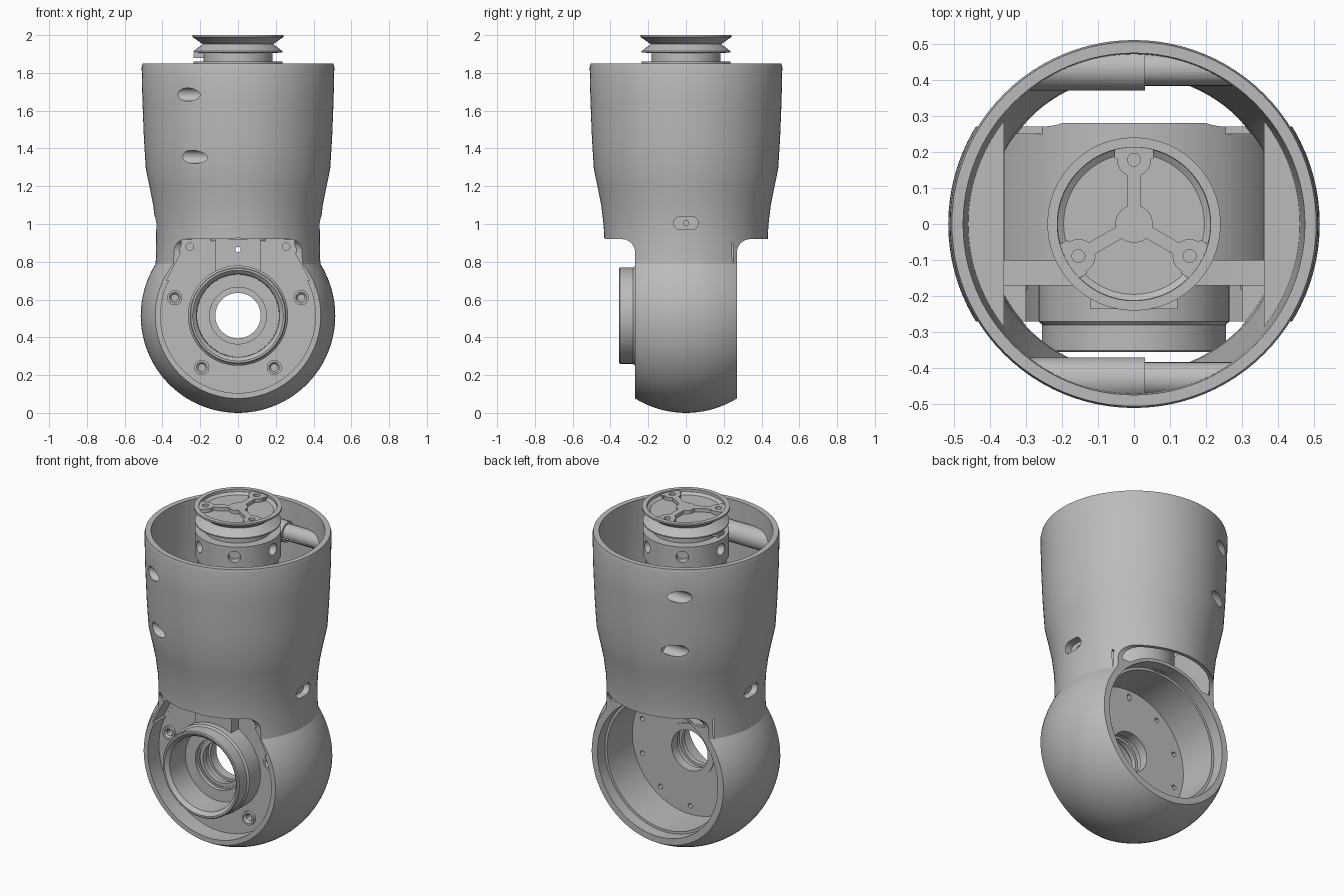
import bpy, bmesh
from math import sin, cos, pi, radians
from mathutils import Matrix, Vector

if "Cube" in bpy.data.objects:
    bpy.data.objects.remove(bpy.data.objects["Cube"])

grey = bpy.data.materials.new("machined grey")
grey.use_nodes = True
grey.diffuse_color = (0.5, 0.5, 0.5, 1)
grey.node_tree.nodes["Principled BSDF"].inputs["Base Color"].default_value = (0.5, 0.5, 0.5, 1)

HUB = 0.515      # height of the joint axis and radius of the ball
FRONT = -0.165   # front face of the plate inside the ball
BACK = -0.04     # back face of that plate
TURN = {"X": Matrix.Rotation(pi / 2, 4, "Y"), "Y": Matrix.Rotation(-pi / 2, 4, "X"), "Z": Matrix()}


def finish(bm, name):
    bmesh.ops.remove_doubles(bm, verts=bm.verts, dist=1e-5)
    bmesh.ops.recalc_face_normals(bm, faces=bm.faces)
    mesh = bpy.data.meshes.new(name)
    bm.to_mesh(mesh)
    bm.free()
    mesh.materials.append(grey)
    obj = bpy.data.objects.new(name, mesh)
    bpy.context.collection.objects.link(obj)
    return obj


def lathe(name, profile, axis="Z", at=(0, 0, 0), closed=False, steps=96):
    """Turn (radius, distance along axis) points round an axis."""
    bm = bmesh.new()
    vs = [bm.verts.new((r, 0, d)) for r, d in profile]
    es = [bm.edges.new(p) for p in zip(vs, vs[1:])]
    if closed:
        es.append(bm.edges.new((vs[-1], vs[0])))
    bmesh.ops.spin(bm, geom=vs + es, cent=(0, 0, 0), axis=(0, 0, 1), angle=2 * pi, steps=steps)
    bmesh.ops.transform(bm, matrix=Matrix.Translation(at) @ TURN[axis], verts=bm.verts)
    return finish(bm, name)


def rod(axis, r, a, b, at=(0, 0, 0), steps=32):
    return lathe("cutter", [(0, a), (r, a), (r, b), (0, b)], axis, at, steps=steps)


def prism(points, place, a, b, name="cutter"):
    """Extrude a 2D outline from a to b; place maps (u, v, depth) to a position."""
    bm = bmesh.new()
    face = bm.faces.new([bm.verts.new(place(u, v, a)) for u, v in points])
    new = bmesh.ops.extrude_face_region(bm, geom=[face])["geom"]
    shift = Vector(place(0, 0, b)) - Vector(place(0, 0, a))
    bmesh.ops.translate(bm, vec=shift, verts=[g for g in new if isinstance(g, bmesh.types.BMVert)])
    return finish(bm, name)


def box(x0, x1, y0, y1, z0, z1, name="cutter"):
    outline = [(x0, y0), (x1, y0), (x1, y1), (x0, y1)]
    return prism(outline, lambda u, v, w: (u, v, w), z0, z1, name)


def cut(obj, *cutters):
    for c in cutters:
        mod = obj.modifiers.new("cut", "BOOLEAN")
        mod.operation, mod.solver, mod.object = "DIFFERENCE", "EXACT", c
        graph = bpy.context.evaluated_depsgraph_get()
        mesh = bpy.data.meshes.new_from_object(obj.evaluated_get(graph))
        obj.modifiers.clear()
        obj.data = mesh
        bpy.data.objects.remove(c)


def xz(u, v, w):
    return (u, w, v)


def yz(u, v, w):
    return (w, u, v)


# Outer housing: ball joint flowing through a neck into a wide sleeve
ball = [(HUB * cos(a), HUB + HUB * sin(a)) for a in (radians(-90 + 122 * i / 30) for i in range(31))]
ball[0] = (0, 0)
sleeve = [(0.434, 0.83), (0.433, 0.93), (0.437, 1.0), (0.449, 1.1), (0.469, 1.2), (0.488, 1.29),
          (0.498, 1.45), (0.506, 1.65), (0.51, 1.83), (0.505, 1.85), (0, 1.85)]
housing = lathe("housing", ball + sleeve)

# Flat front and back of the ball, with a fillet under the sleeve
for s in (-1, 1):
    arc = [(s * (0.34 - 0.07 * cos(t)), 0.85 + 0.07 * sin(t)) for t in (pi / 2 * i / 8 for i in range(9))]
    cut(housing, prism([(s * 0.27, -0.1)] + arc + [(s * 0.8, 0.92), (s * 0.8, -0.1)], yz, -0.8, 0.8))

# Sleeve chamber, leaving side ledges, the arch over the joint, the plate top and screw bosses
chamber = lathe("chamber", [(0, 0.85), (0.41, 0.85), (0.415, 1.0), (0.46, 1.27), (0.475, 1.9), (0, 1.9)])
cut(chamber, box(0.36, 0.7, -0.7, 0.7, 0.8, 1.268), box(-0.7, -0.36, -0.7, 0.7, 0.8, 1.268),
    rod("Y", 0.42, FRONT - 0.005, 0.28, (0, 0, HUB), 96), box(-0.4, 0.4, FRONT - 0.006, -0.1, 0.8, 0.925))
SCREWS = [(y, z) for y in (-0.43, 0.43) for z in (1.355, 1.685)]
for y, z in SCREWS:
    cut(chamber, rod("X", 0.06, -0.34, 0.03, (0, y, z)), rod("X", 0.047, 0, 0.34, (0, y, z)))
cut(housing, chamber)
for y, z in SCREWS:
    cut(housing, rod("X", 0.035, -0.7, -0.14, (0, y, z)))

# Deeper pockets beside the arch
pocket = box(-0.359, 0.359, -0.1, 0.25, 0.7, 0.9)
cut(pocket, rod("Y", 0.42, -0.3, 0.3, (0, 0, HUB), 96))
cut(housing, pocket)

# Stepped cavity open to the back
cut(housing, lathe("cutter", [(0, BACK), (0.385, BACK), (0.385, 0.2), (0.4, 0.2), (0.4, 0.6), (0, 0.6)],
                   "Y", (0, 0, HUB)))

# Front recess running up under the sleeve, and the plate's shaft hole
cut(housing,
    rod("Y", 0.41, -0.6, FRONT, (0, 0, HUB), 96),
    prism([(-0.38, 0.7), (0.38, 0.7), (0.3, 0.85), (0.3, 0.919), (-0.3, 0.919), (-0.3, 0.85)],
          xz, -0.6, FRONT - 0.0002),
    rod("Y", 0.14, -0.6, 0.1, (0, 0, HUB), 64),
    rod("Y", 0.014, -0.3, 0.1, (0, 0, 0.865), 16))
for s in (-1, 1):
    cut(housing, rod("Y", 0.02, -0.3, -0.12, (s * 0.255, 0, 0.88), 16),
        # Slotted side screw seats
        prism([(0.035 * cos(t) + (0.03 if cos(t) > 0 else -0.03), 1.005 + 0.035 * sin(t))
               for t in (2 * pi * (i + 0.5) / 24 for i in range(24))], yz, s * 0.395, s * 0.7),
        rod("X", 0.014, -0.15, 0.15, (s * 0.45, 0, 1.005), 16))

# Plate screws: holes with raised collars
for s in (-1, 1):
    for x, z in ((0.335, 0.61), (0.192, 0.24)):
        cut(housing, rod("Y", 0.022, -0.4, -0.09, (s * x, 0, z), 20))
        lathe("screw_collar", [(0.018, -0.13), (0.018, -0.17), (0.028, -0.182), (0.04, -0.182), (0.04, -0.13)],
              "Y", (s * x, 0, z), True, 24)

# Small blind holes round the inside of the plate
for i in range(10):
    a = -pi / 2 + 2 * pi * i / 10
    cut(housing, rod("Y", 0.014, BACK - 0.03, 0, (0.335 * cos(a), 0, HUB + 0.335 * sin(a)), 16))

# Bearing cup on the front plate, with its sleeve through the shaft hole
lathe("bearing_cup", [(0.12, -0.035), (0.12, -0.09), (0.135, -0.09), (0.135, -0.13), (0.12, -0.13),
                      (0.12, -0.16), (0.15, -0.16), (0.15, -0.19), (0.217, -0.19), (0.22, -0.335),
                      (0.24, -0.355), (0.25, -0.355), (0.255, -0.35), (0.255, -0.28), (0.265, -0.27),
                      (0.265, -0.15), (0.16, -0.15), (0.16, -0.035)],
      "Y", (0, 0, HUB), True)

# Bracket joining the cup to the sleeve
bracket = box(-0.12, 0.12, -0.235, FRONT + 0.01, 0.755, 0.92, "bracket")
cut(bracket, rod("Y", 0.014, -0.3, 0, (0, 0, 0.865), 16))

# Column with a grooved head
column = lathe("column", [(0, 0.91), (0.22, 0.91), (0.22, 1.7), (0.235, 1.71), (0.235, 1.86), (0.183, 1.86),
                          (0.183, 1.905), (0.235, 1.908), (0.235, 1.915), (0.187, 1.952), (0.24, 1.99),
                          (0.24, 2.0), (0, 2.0)])
for i in range(6):
    hole = rod("X", 0.034, 0.19, 0.3, (0, 0, 1.8), 24)
    hole.data.transform(Matrix.Rotation(i * pi / 3, 4, "Z"))
    cut(column, hole)
box(-0.235, -0.17, -0.03, 0.03, 1.88, 1.902, "stop_key")

# Head recess that leaves a hub with three screw spokes
recess = lathe("recess", [(0, 1.973), (0.195, 1.973), (0.212, 1.985), (0.218, 2.1), (0, 2.1)])
cut(recess, rod("Z", 0.052, 1.9, 1.994, steps=48))
ANGLES = [pi / 2 + i * 2 * pi / 3 for i in range(3)]
for a in ANGLES:
    parts = [box(0, 0.2, -0.018, 0.018, 1.91, 1.9941), rod("Z", 0.047, 1.92, 1.9942, (0.178, 0, 0)),
             box(0.181, 0.25, -0.054, 0.054, 1.93, 1.9943)]
    for p in parts:
        p.data.transform(Matrix.Rotation(a, 4, "Z"))
    cut(recess, *parts)
cut(column, recess)
for a in ANGLES:
    cut(column, rod("Z", 0.018, 1.965, 2.1, (0.178 * cos(a), 0.178 * sin(a), 0), 20))

# Smooth curved surfaces, crisp edges
bpy.ops.object.select_all(action="DESELECT")
for obj in bpy.context.collection.objects:
    if obj.type == "MESH":
        obj.select_set(True)
        bpy.context.view_layer.objects.active = obj
bpy.ops.object.shade_smooth_by_angle(angle=radians(25))
